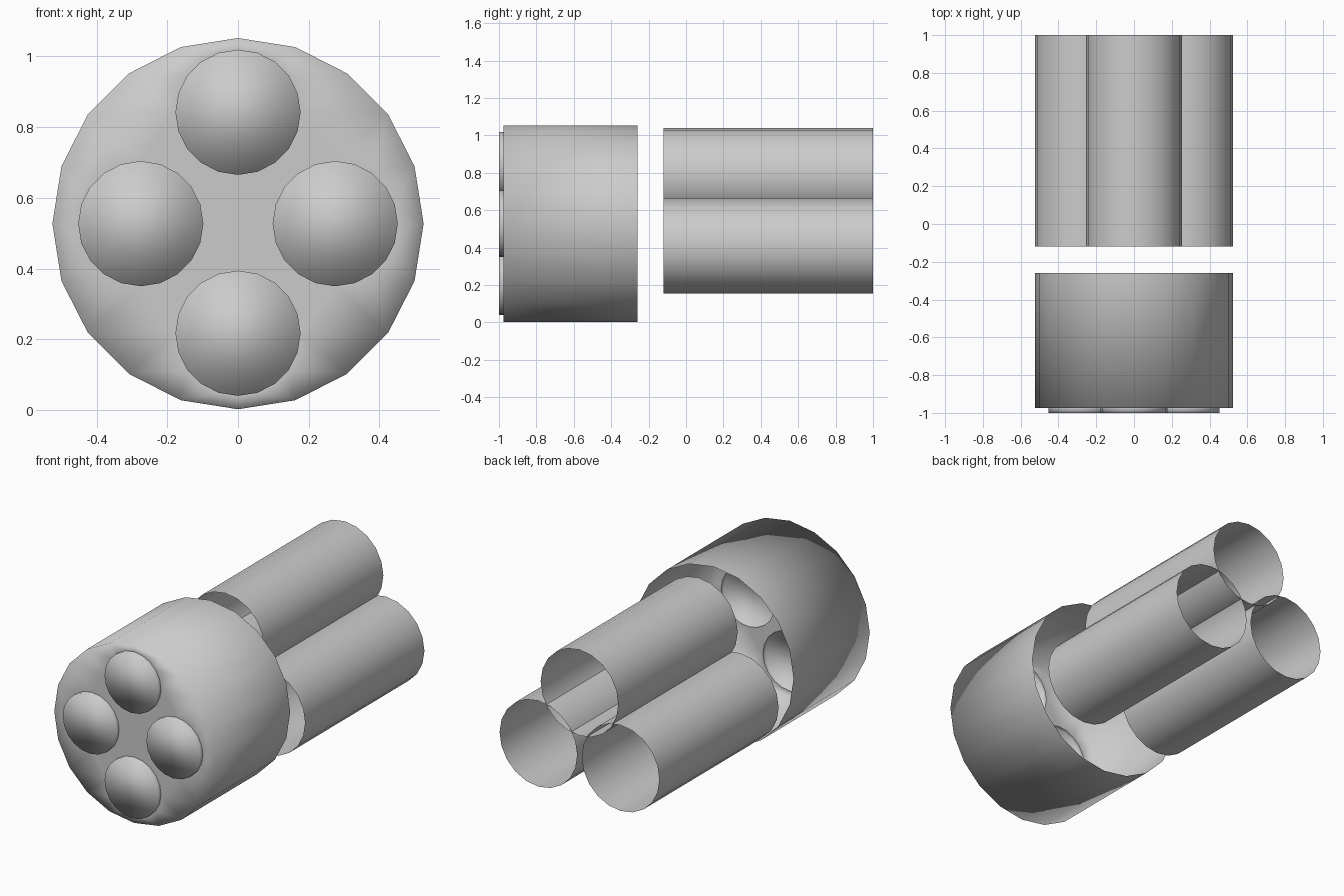
import bpy, bmesh
from math import sin, cos, pi

if "Cube" in bpy.data.objects:
    bpy.data.objects.remove(bpy.data.objects["Cube"])

SIDES = 20
MID_Z = 0.527


def ring(bm, x, z, r, y):
    return [bm.verts.new((x + r * sin(2 * pi * i / SIDES), y, z + r * cos(2 * pi * i / SIDES)))
            for i in range(SIDES)]


def wall(bm, x, z, r, y0, y1):
    """Open round wall running along y; returns its front ring."""
    front, back = ring(bm, x, z, r, y0), ring(bm, x, z, r, y1)
    for i in range(SIDES):
        j = (i + 1) % SIDES
        bm.faces.new((front[i], front[j], back[j], back[i]))
    return front


def finish(bm, name):
    for f in bm.faces:
        f.smooth = True
    mesh = bpy.data.meshes.new(name)
    bm.to_mesh(mesh)
    bm.free()
    obj = bpy.data.objects.new(name, mesh)
    bpy.context.collection.objects.link(obj)
    return obj


lenses = {"top": (0, MID_Z + 0.315), "bottom": (0, MID_Z - 0.31),
          "left": (-0.275, MID_Z), "right": (0.275, MID_Z)}
LENS_R, FACE_Y = 0.177, -0.975

# Housing: thin cup, open at the back, with four round holes in its front
bm = bmesh.new()
loops = [wall(bm, 0, MID_Z, 0.525, FACE_Y, -0.26)]
loops += [ring(bm, x, z, LENS_R, FACE_Y) for x, z in lenses.values()]
edges = []
for loop in loops:
    for i in range(SIDES):
        a, b = loop[i], loop[(i + 1) % SIDES]
        edges.append(bm.edges.get((a, b)) or bm.edges.new((a, b)))
bmesh.ops.triangle_fill(bm, edges=edges, use_beauty=True, normal=(0, -1, 0))
bm.normal_update()
for f in bm.faces:
    if f.normal.y > 0.5:
        f.normal_flip()
finish(bm, "housing")

# Raised caps covering the holes, hollow behind
for side, (x, z) in lenses.items():
    bm = bmesh.new()
    front = wall(bm, x, z, LENS_R, -1.0, FACE_Y)
    bm.faces.new(front[::-1])
    finish(bm, "front_cap_" + side)

# Three open tubes behind the housing
for side, x, z in (("top", 0, 0.785), ("left", -0.27, 0.41), ("right", 0.27, 0.41)):
    bm = bmesh.new()
    wall(bm, x, z, 0.255, -0.12, 1.0)
    finish(bm, "tube_" + side)
